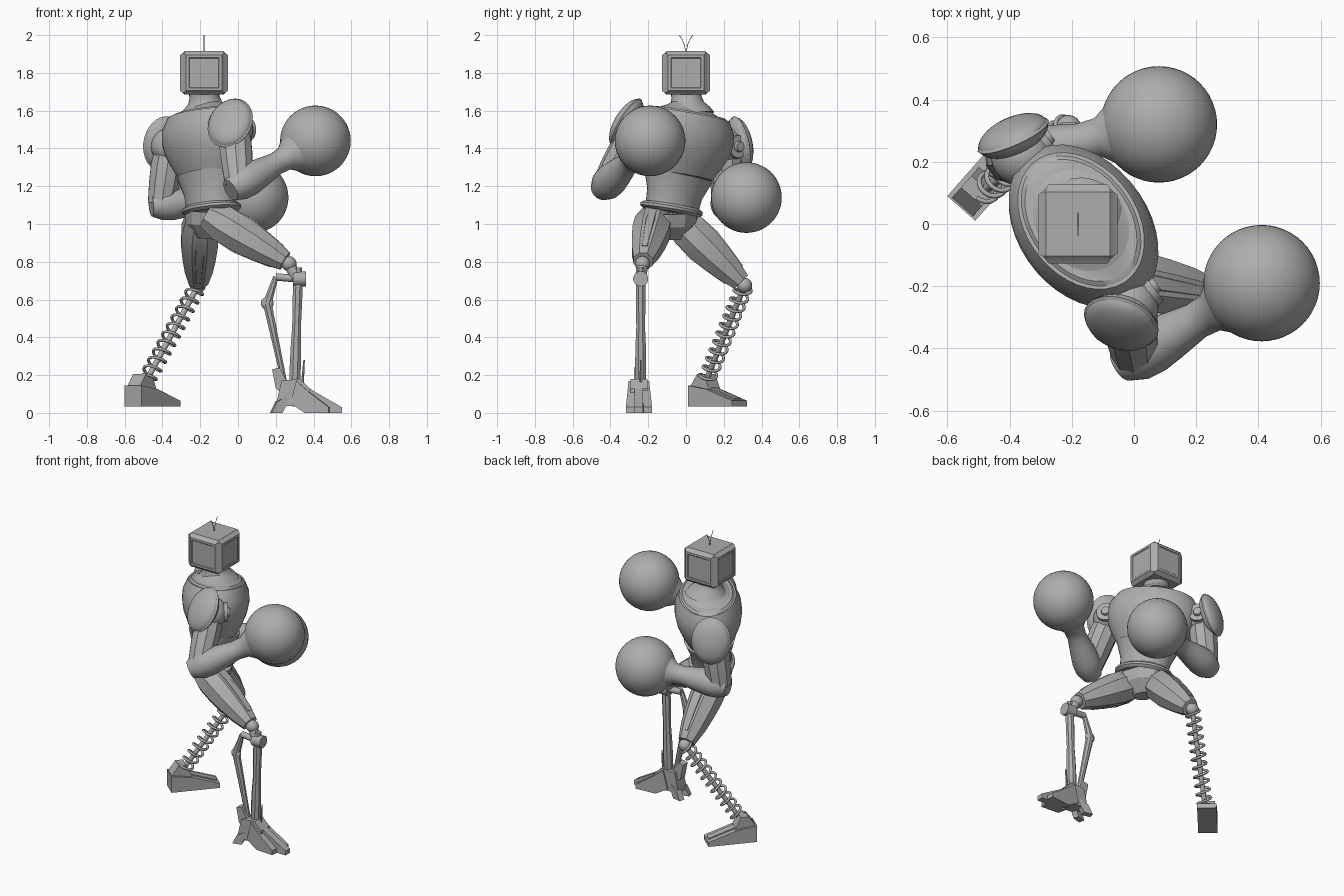
import bpy, bmesh, math
from mathutils import Vector

if "Cube" in bpy.data.objects:
    bpy.data.objects.remove(bpy.data.objects["Cube"])

grey = bpy.data.materials.new("plain grey")
grey.use_nodes = True
tone = (0.42, 0.42, 0.42, 1)
grey.diffuse_color = tone
grey.node_tree.nodes["Principled BSDF"].inputs["Base Color"].default_value = tone


def point(x, y, z):
    return Vector((x, y, z))


ACROSS = point(0.6, -0.8, 0)    # from shoulder to shoulder
FACING = point(0.8, 0.6, 0)     # direction the body faces
SIDEWAYS = point(0, 1, 0)
FORWARD = point(1, 0, 0)


def finish(name, mesh, angle=35):
    bmesh.ops.recalc_face_normals(mesh, faces=mesh.faces)
    data = bpy.data.meshes.new(name)
    mesh.to_mesh(data)
    mesh.free()
    data.materials.append(grey)
    data.shade_smooth()
    data.set_sharp_from_angle(angle=math.radians(angle))
    bpy.context.collection.objects.link(bpy.data.objects.new(name, data))


def limb(name, start, end, radii, hint=SIDEWAYS, depth=1, sides=24, angle=35):
    """Skin evenly spaced rings from start to end; depth flattens them."""
    mesh = bmesh.new()
    axis = (end - start).normalized()
    wide = (hint - axis * axis.dot(hint)).normalized()
    deep = axis.cross(wide) * depth
    rings = []
    for index, radius in enumerate(radii):
        centre = start.lerp(end, index / (len(radii) - 1))
        turns = [math.tau * (k + 0.5) / sides for k in range(sides)]
        rings.append([mesh.verts.new(centre + (wide * math.cos(t) + deep * math.sin(t)) * radius)
                      for t in turns])
    for lower, upper in zip(rings, rings[1:]):
        for k in range(sides):
            mesh.faces.new((lower[k - 1], lower[k], upper[k], upper[k - 1]))
    mesh.faces.new(rings[0])
    mesh.faces.new(rings[-1])
    finish(name, mesh, angle)


def ellipsoid(name, centre, size, normal=FORWARD, segments=24):
    """Ball with separate half width, half height and half thickness along normal."""
    mesh = bmesh.new()
    bmesh.ops.create_uvsphere(mesh, u_segments=segments, v_segments=segments // 2, radius=1)
    turn = normal.to_track_quat("Z", "Y")
    for vert in mesh.verts:
        vert.co = centre + turn @ Vector(a * b for a, b in zip(vert.co, size))
    finish(name, mesh)


def ball(name, centre, radius, segments=24):
    ellipsoid(name, centre, [radius] * 3, segments=segments)


def prism(name, profile, origin, direction, width):
    """Extrude a side profile (distance forward, height) across a width."""
    mesh = bmesh.new()
    ahead = direction.normalized()
    across = point(-ahead.y, ahead.x, 0) * width / 2
    left, right = [[mesh.verts.new(origin + ahead * s + point(0, 0, z) + offset) for s, z in profile]
                   for offset in (across, -across)]
    mesh.faces.new(left)
    mesh.faces.new(right)
    for k in range(len(profile)):
        mesh.faces.new((left[k - 1], left[k], right[k], right[k - 1]))
    finish(name, mesh, angle=20)


def wire(name, points, thickness):
    data = bpy.data.curves.new(name, "CURVE")
    data.dimensions = "3D"
    data.bevel_depth, data.bevel_resolution, data.use_fill_caps = thickness, 1, True
    spline = data.splines.new("POLY")
    spline.points.add(len(points) - 1)
    for target, source in zip(spline.points, points):
        target.co = (*source, 1)
    data.materials.append(grey)
    item = bpy.data.objects.new(name, data)
    bpy.context.collection.objects.link(item)
    bpy.ops.object.select_all(action="DESELECT")
    item.select_set(True)
    bpy.context.view_layer.objects.active = item
    bpy.ops.object.convert(target="MESH")


# Head: bevelled box with a shallow panel on each wall
head = point(-0.18, 0, 1.8)
mesh = bmesh.new()
bmesh.ops.create_cube(mesh, size=0.23)
bmesh.ops.translate(mesh, verts=mesh.verts, vec=head)
bmesh.ops.bevel(mesh, geom=mesh.edges[:], offset=0.012, segments=1, affect="EDGES")
walls = [f for f in mesh.faces if abs(f.normal.z) < 0.1 and f.calc_area() > 0.02]
for thickness, depth in ((0.012, 0.012), (0.02, 0), (0.006, -0.004)):
    bmesh.ops.inset_individual(mesh, faces=walls, thickness=thickness, depth=depth)
finish("head", mesh, angle=15)
for side in (-1, 1):
    crown = head + point(0, 0, 0.1)
    wire("antenna", [crown + point(0, side * t * t * 0.035, t * 0.1) for t in (0, 0.5, 0.8, 1)], 0.002)

# Torso stacked from hips to neck, leaning toward the lower shoulder
crotch = point(-0.15, -0.08, 0.92)
hips = point(-0.14, -0.08, 1.06)
belly = point(-0.15, -0.04, 1.26)
breast = point(-0.17, 0.01, 1.58)
throat = point(-0.18, 0, 1.7)
rise = (breast - belly).normalized()
limb("pelvis", crotch, hips, (0.07, 0.15, 0.165), ACROSS, depth=0.8, sides=10, angle=20)
limb("belt", hips, hips + rise * 0.04, (0.16, 0.18, 0.18, 0.16), ACROSS, depth=0.8)
limb("waist", hips, belly, (0.15, 0.16, 0.2), ACROSS, depth=0.8)
limb("chest", belly, breast, (0.2, 0.24, 0.275, 0.29, 0.285, 0.245), ACROSS, depth=0.72, sides=40)
limb("collar", breast - rise * 0.03, breast + rise * 0.01, (0.255, 0.25, 0.22), ACROSS, depth=0.7, sides=40)
limb("neck_base", breast - rise * 0.01, breast + rise * 0.06, (0.22, 0.17, 0.12, 0.09), ACROSS, depth=0.8)
limb("neck", breast, throat, (0.14, 0.12, 0.09, 0.08, 0.08), ACROSS)

# Arms: shoulder, upper arm, flaring forearm and ball fist
arms = (
    ("front", point(-0.02, -0.26, 1.5), point(-0.04, -0.45, 1.18), point(0.41, -0.19, 1.44), point(-0.3, -0.8, 0.5)),
    ("rear", point(-0.36, 0.22, 1.41), point(-0.46, 0.2, 1.1), point(0.08, 0.32, 1.14), point(-0.4, 0.9, 0.2)),
)
for name, shoulder, elbow, fist, outward in arms:
    ball(name + "_fist", fist, 0.187, segments=48)
    limb(name + "_forearm", elbow, elbow.lerp(fist, 0.75), (0.06, 0.085, 0.088, 0.08, 0.07, 0.06, 0.065, 0.11))
    limb(name + "_upper_arm", shoulder, elbow.lerp(fist, 0.1), (0.08, 0.09, 0.085, 0.075), FACING, sides=10, angle=25)
    ball(name + "_shoulder", shoulder, 0.1)
    pad = shoulder + outward * 0.07
    ellipsoid(name + "_shoulder_pad", pad, (0.12, 0.145, 0.055), outward)
    ellipsoid(name + "_shoulder_pad_rim", pad, (0.125, 0.15, 0.025), outward)
    disc = shoulder + FACING * 0.1
    limb(name + "_shoulder_disc", shoulder, disc, (0.065, 0.06))
    limb(name + "_shoulder_hub", disc, disc + FACING * 0.015, (0.03, 0.025))

# Thighs with a raised armour ridge, ending bluntly at ball knees
front_knee = point(0.27, -0.23, 0.79)
rear_knee = point(-0.21, 0.31, 0.675)
legs = (
    ("front", point(-0.16, -0.16, 1.05), front_knee, SIDEWAYS),
    ("rear", point(-0.2, -0.06, 1.04), rear_knee, FORWARD),
)
for name, hip, knee, hint in legs:
    limb(name + "_thigh", hip, hip.lerp(knee, 0.95), (0.08, 0.105, 0.105, 0.095, 0.08, 0.055), hint, sides=8, angle=15)
    limb(name + "_thigh_ridge", hip.lerp(knee, 0.2), hip.lerp(knee, 0.85), (0.05, 0.053, 0.045, 0.035),
         hint, depth=2.1, sides=8, angle=15)
    ball(name + "_knee", knee, 0.04)

# Coil spring shin with a core rod
ankle = point(-0.48, 0.11, 0.18)
limb("spring_core", rear_knee, ankle, (0.015, 0.015))
axis = (ankle - rear_knee).normalized()
wide = axis.orthogonal().normalized()
deep = axis.cross(wide)
turns, steps = 11, 16
coil = []
for k in range(turns * steps + 1):
    angle = math.tau * k / steps
    centre = rear_knee.lerp(ankle, k / (turns * steps))
    coil.append(centre + (wide * math.cos(angle) + deep * math.sin(angle)) * 0.044)
wire("spring", coil, 0.008)

# Wedge foot under the spring
heel = point(-0.555, 0.05, 0.035)
aim = point(0.66, 0.75, 0)
prism("rear_foot", [(0, 0), (0.31, 0), (0.31, 0.03), (0.13, 0.09), (0, 0.11)], heel, aim, 0.12)
prism("rear_foot_ridge", [(0.1, 0.05), (0.3, 0), (0.3, 0.04), (0.1, 0.11)], heel, aim, 0.05)
prism("rear_ankle", [(0, 0.1), (0.14, 0.08), (0.1, 0.17), (0.05, 0.17)], heel, aim, 0.09)

# Linkage shin of the front leg
depth_line = -0.24
bar, barrel, bend, base = [point(x, depth_line, z)
                           for x, z in ((0.2, 0.72), (0.31, 0.71), (0.155, 0.58), (0.3, 0.14))]
limb("knee_bar", bar, barrel, (0.02, 0.02))
limb("knee_barrel", barrel - FORWARD * 0.02, barrel + FORWARD * 0.05, (0.04, 0.04))
limb("knee_link", front_knee, barrel, (0.03, 0.03))
limb("main_shin", barrel + point(0.01, 0, 0.06), base, (0.02, 0.028, 0.027, 0.025, 0.03, 0.032, 0.03), sides=8)
limb("upper_link", bar, bend, (0.015, 0.025), sides=8)
limb("lower_link", bend, base - FORWARD * 0.05, (0.025, 0.015), sides=8)
ellipsoid("link_joint", bend, (0.034, 0.034, 0.022), SIDEWAYS)
limb("ankle_pin", base + FORWARD * 0.04, base + point(0.05, 0, 0.14), (0.008, 0.004), sides=6)

# Clawed foot: centre block, three front toes and a split heel
sole = point(0.28, -0.25, 0)
prism("claw_foot", [(-0.08, 0.04), (0.1, 0.03), (0.1, 0.13), (0.05, 0.18), (-0.05, 0.17)], sole, FORWARD, 0.09)
for side, size in ((-1, 0.75), (0, 1), (1, 0.85)):
    toe = [(0, 0.05), (0.1, 0), (0.27, 0), (0.27, 0.03), (0.2, 0.07), (0.13, 0.11), (0.04, 0.17)]
    prism("toe", [(s * size, z) for s, z in toe], sole + SIDEWAYS * side * 0.03,
          FORWARD + SIDEWAYS * side * 0.08, 0.045)
for side in (-1, 1):
    prism("heel_claw", [(0, 0.1), (0.08, 0.06), (0.11, 0), (0.05, 0)], sole + SIDEWAYS * side * 0.02,
          SIDEWAYS * side * 0.25 - FORWARD, 0.04)
prism("heel_spur", [(0, 0.06), (0.08, 0.13), (0.1, 0.23), (0.06, 0.24), (0, 0.13)], sole, -FORWARD, 0.05)
